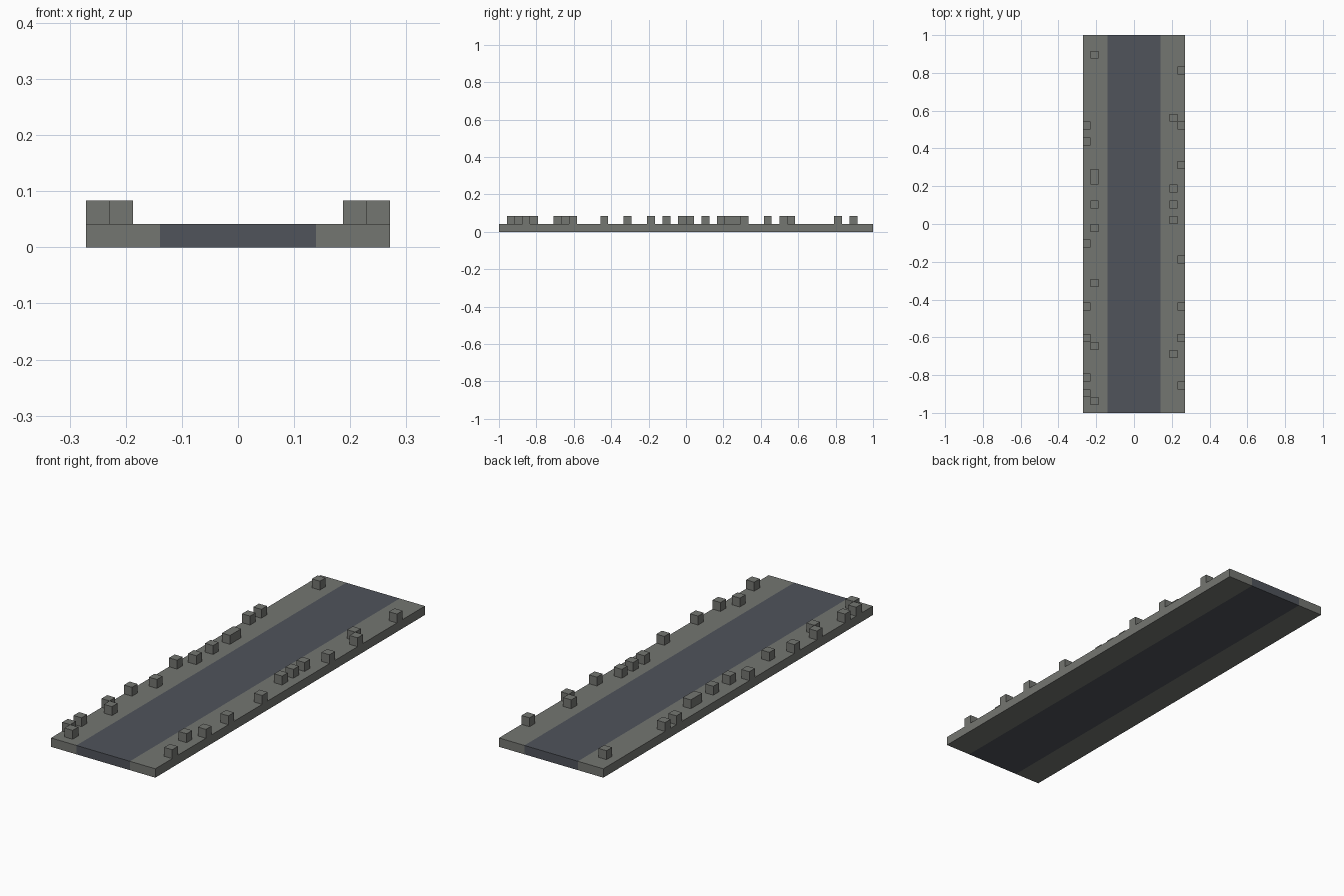
import bpy
import bmesh
from mathutils import Matrix, Vector

default = bpy.data.objects.get("Cube")
if default:
    bpy.data.objects.remove(default, do_unlink=True)

UNIT = 2 / 48            # one block of the grid
HALF_WIDTH = 6.5 * UNIT  # the slab is 13 blocks wide
ROAD_HALF = 0.139


def make_material(name, color):
    mat = bpy.data.materials.new(name)
    mat.use_nodes = True
    mat.diffuse_color = color
    mat.node_tree.nodes["Principled BSDF"].inputs["Base Color"].default_value = color
    return mat


stone = make_material("stone grey", (0.175, 0.181, 0.166, 1))
asphalt = make_material("asphalt blue grey", (0.080, 0.088, 0.105, 1))


def add_box(bm, low, high):
    low, high = Vector(low), Vector(high)
    matrix = Matrix.Translation((low + high) / 2) @ Matrix.Diagonal((*(high - low), 1))
    bmesh.ops.create_cube(bm, size=1, matrix=matrix)


def finish(bm, name, materials):
    mesh = bpy.data.meshes.new(name)
    bm.to_mesh(mesh)
    bm.free()
    for mat in materials:
        mesh.materials.append(mat)
    obj = bpy.data.objects.new(name, mesh)
    bpy.context.collection.objects.link(obj)
    return obj


# Road slab: one box cut lengthwise, with the middle strip in asphalt
bm = bmesh.new()
add_box(bm, (-HALF_WIDTH, -1, 0), (HALF_WIDTH, 1, UNIT))
for x in (-ROAD_HALF, ROAD_HALF):
    bmesh.ops.bisect_plane(bm, geom=bm.verts[:] + bm.edges[:] + bm.faces[:],
                           plane_co=(x, 0, 0), plane_no=(1, 0, 0))
for face in bm.faces:
    face.material_index = int(abs(face.calc_center_median().x) < ROAD_HALF - 0.01)
finish(bm, "road_slab", [stone, asphalt])

# Kerb stones: column on the grid, then (row from the back, length in rows)
kerbs = {
    "right_outer_stones": (0, [11, 13, 26, 34, 38, 43, 45]),
    "right_inner_stones": (1, [2, (17, 2), 21, 24, 31, 39, 46]),
    "left_inner_stones": (11, [10, 19, 21, 23, 40]),
    "left_outer_stones": (12, [4, 11, 16, 28, 34, 38, 44]),
}
for name, (column, rows) in kerbs.items():
    bm = bmesh.new()
    x = column * UNIT - HALF_WIDTH
    for entry in rows:
        row, length = entry if isinstance(entry, tuple) else (entry, 1)
        back = 1 - row * UNIT
        add_box(bm, (x, back - length * UNIT, UNIT), (x + UNIT, back, 2 * UNIT))
    finish(bm, name, [stone])
